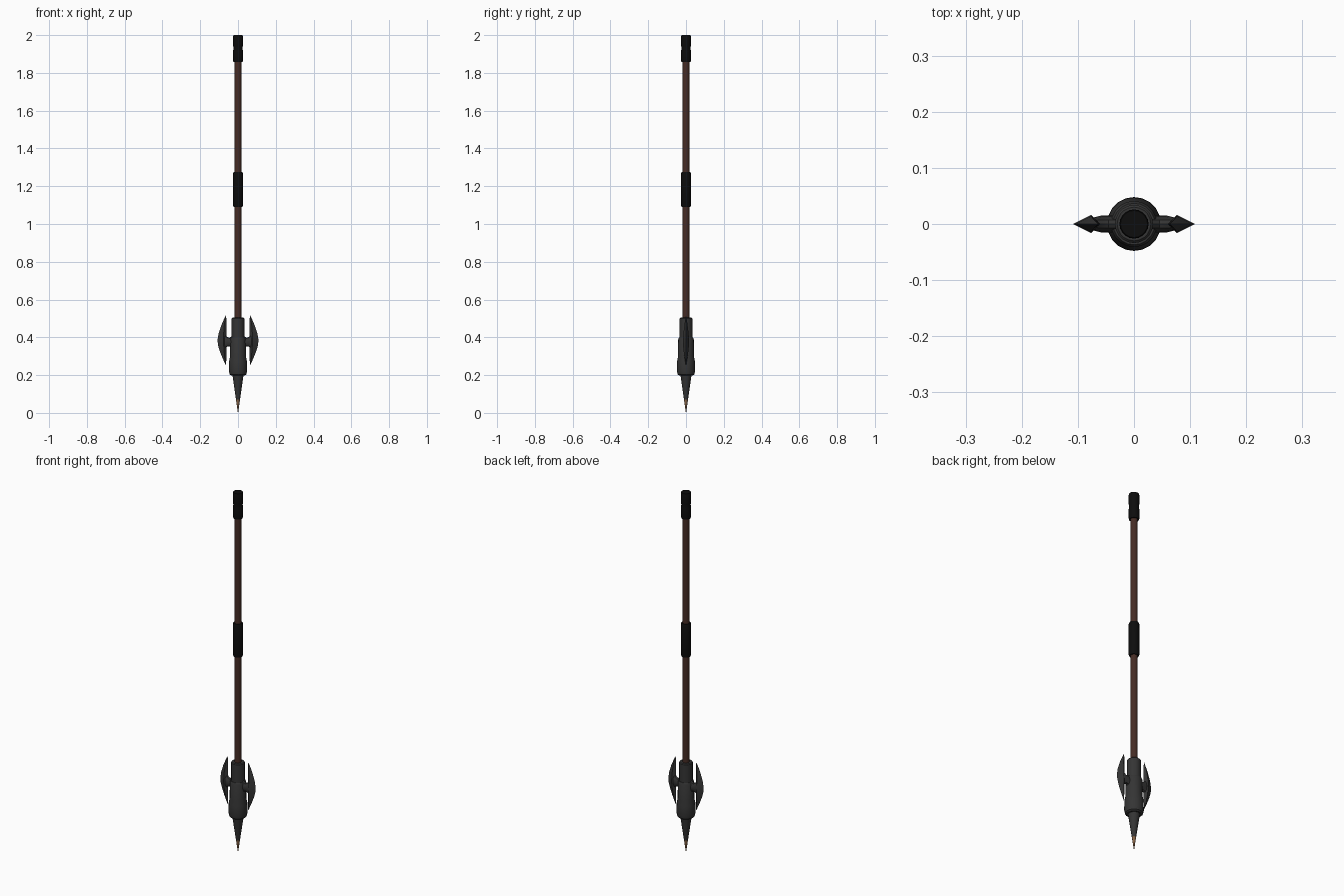
import bpy, bmesh, math
from mathutils import Vector

if "Cube" in bpy.data.objects:
    bpy.data.objects.remove(bpy.data.objects["Cube"])


def material(name, rgb):
    m = bpy.data.materials.new(name)
    m.diffuse_color = (*rgb, 1)
    m.use_nodes = True
    m.node_tree.nodes["Principled BSDF"].inputs["Base Color"].default_value = m.diffuse_color
    return m


IRON = material("dark iron", (0.035, 0.035, 0.035))
WOOD = material("dark wood", (0.06, 0.025, 0.018))
WRAP = material("black leather", (0.004, 0.004, 0.004))
COPPER = material("copper tip", (0.25, 0.13, 0.06))


def finish(bm, name, mat, angle=30):
    bmesh.ops.remove_doubles(bm, verts=bm.verts, dist=1e-6)
    bmesh.ops.recalc_face_normals(bm, faces=bm.faces)
    me = bpy.data.meshes.new(name)
    bm.to_mesh(me)
    bm.free()
    me.materials.append(mat)
    ob = bpy.data.objects.new(name, me)
    bpy.context.collection.objects.link(ob)
    bpy.ops.object.select_all(action='DESELECT')
    ob.select_set(True)
    bpy.context.view_layer.objects.active = ob
    bpy.ops.object.shade_smooth_by_angle(angle=math.radians(angle))
    return ob


def loft(bm, rings):
    """Skin equal-length closed rings and cap both ends."""
    vs = [[bm.verts.new(p) for p in r] for r in rings]
    n = len(rings[0])
    for a, b in zip(vs, vs[1:]):
        for i in range(n):
            j = (i + 1) % n
            bm.faces.new((a[i], a[j], b[j], b[i]))
    bm.faces.new(vs[0])
    bm.faces.new(vs[-1])


def turned(name, profile, mat, n=20):
    """Round part from (radius, height) pairs."""
    bm = bmesh.new()
    ang = [2 * math.pi * i / n for i in range(n)]
    loft(bm, [[Vector((r * math.cos(a), r * math.sin(a), z)) for a in ang]
              for r, z in profile])
    return finish(bm, name, mat)


# Shaft and leather grips
turned("shaft", [(0.018, 0.45), (0.018, 1.95)], WOOD)
turned("middle_grip", [(0.023, 1.09), (0.026, 1.097), (0.026, 1.268), (0.023, 1.275)], WRAP)
turned("end_grip", [(0.024, 1.857), (0.026, 1.864), (0.026, 1.915), (0.0235, 1.93),
                    (0.026, 1.945), (0.026, 1.994), (0.024, 2.0)], WRAP)

# Iron head: collar, body, spike
turned("collar", [(0.031, 0.39), (0.034, 0.395), (0.034, 0.50), (0.03, 0.504)], IRON)
turned("head_body", [(0.036, 0.198), (0.044, 0.204), (0.048, 0.222), (0.047, 0.275),
                     (0.042, 0.30), (0.041, 0.392), (0.037, 0.40)], IRON)
turned("spike", [(0.03, 0.205), (0.0105, 0.07)], IRON, 16)
turned("spike_tip", [(0.0105, 0.07), (0.0005, 0.0)], COPPER, 16)

# Side blades: (height, inner x, ridge x, edge x, half thickness)
BLADE = [(0.25, 0.0625, 0.063, 0.0635, 0.0005), (0.29, 0.062, 0.070, 0.082, 0.007),
         (0.33, 0.061, 0.074, 0.098, 0.013), (0.36, 0.060, 0.076, 0.106, 0.016),
         (0.385, 0.060, 0.077, 0.1085, 0.016), (0.42, 0.060, 0.076, 0.103, 0.014),
         (0.46, 0.060, 0.073, 0.090, 0.009), (0.49, 0.061, 0.069, 0.077, 0.005),
         (0.515, 0.0635, 0.064, 0.0645, 0.0005)]
# Arms: (x, low z, high z, half width)
ARM = [(0.03, 0.335, 0.41, 0.015), (0.045, 0.352, 0.397, 0.015),
       (0.058, 0.350, 0.402, 0.015), (0.075, 0.335, 0.42, 0.011)]
for side, s in (("right", 1), ("left", -1)):
    bm = bmesh.new()
    loft(bm, [[Vector((s * a, 0, z)), Vector((s * b, -t, z)),
               Vector((s * c, 0, z)), Vector((s * b, t, z))] for z, a, b, c, t in BLADE])
    finish(bm, side + "_blade", IRON)
    bm = bmesh.new()
    rings = []
    for x, lo, hi, w in ARM:
        mid, h = (lo + hi) / 2, (hi - lo) / 2
        rings.append([Vector((s * x, w * math.cos(k * math.pi / 6), mid + h * math.sin(k * math.pi / 6)))
                      for k in range(12)])
    loft(bm, rings)
    finish(bm, side + "_arm", IRON)
